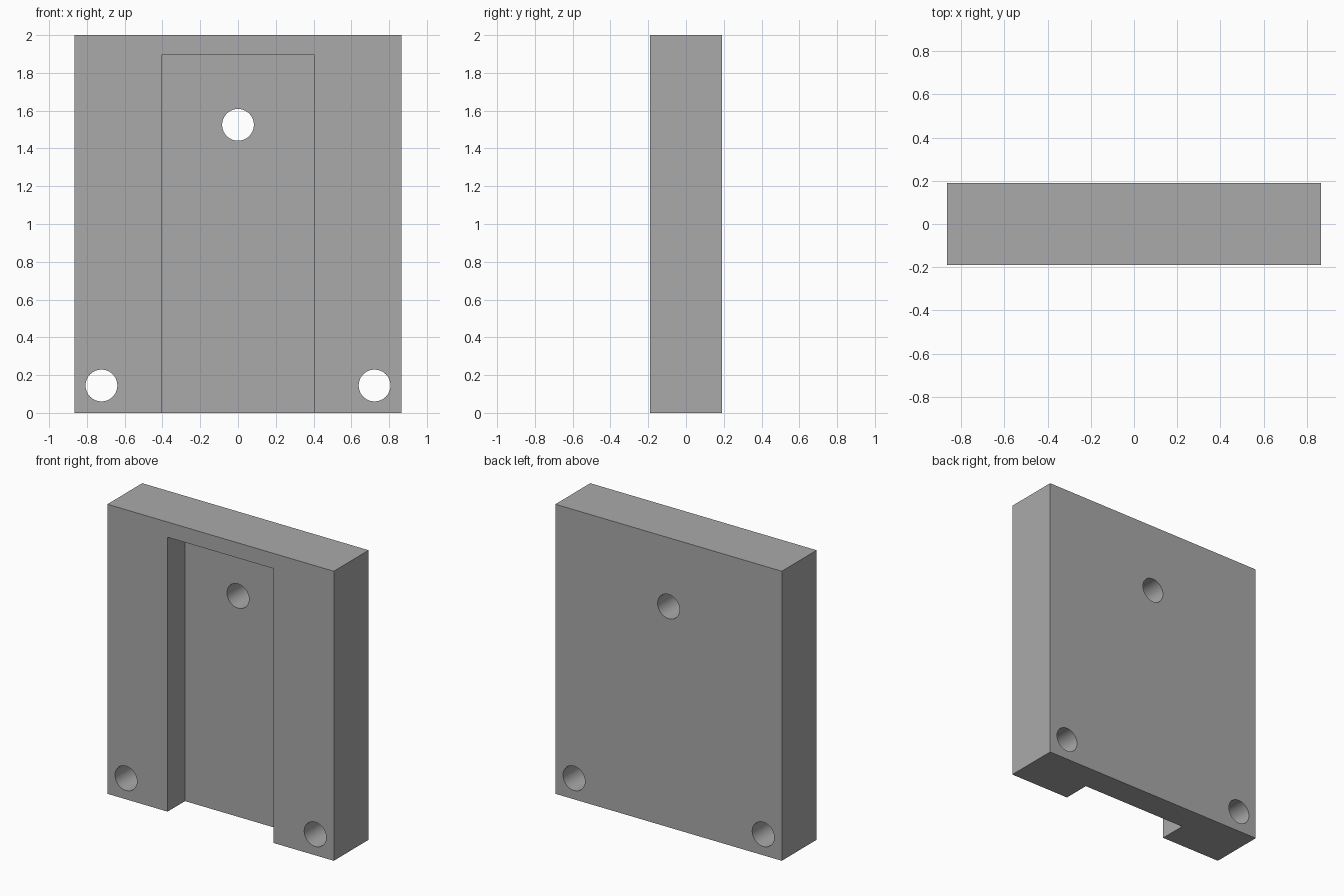
import bpy
import math

default = bpy.data.objects.get("Cube")
if default:
    bpy.data.objects.remove(default, do_unlink=True)

WIDTH, DEPTH, HEIGHT = 1.73, 0.38, 2.0
SLOT_WIDTH, SLOT_TOP, SLOT_FLOOR = 0.81, 1.895, 0.0
HOLE_RADIUS = 0.084
HOLES = [(0, 1.525), (-0.723, 0.145), (0.723, 0.145)]

grey = bpy.data.materials.new("plain grey")
grey.use_nodes = True
colour = (0.4, 0.4, 0.4, 1)
grey.diffuse_color = colour
grey.node_tree.nodes["Principled BSDF"].inputs["Base Color"].default_value = colour


def box(name, low, high):
    centre = [(a + b) / 2 for a, b in zip(low, high)]
    bpy.ops.mesh.primitive_cube_add(size=1, location=centre)
    obj = bpy.context.object
    obj.name = name
    obj.scale = [b - a for a, b in zip(low, high)]
    bpy.ops.object.transform_apply(location=True, rotation=True, scale=True)
    obj.data.materials.append(grey)
    return obj


def cut(target, cutter):
    cutter.hide_render = True
    mod = target.modifiers.new("cut", "BOOLEAN")
    mod.operation = "DIFFERENCE"
    mod.solver = "EXACT"
    mod.object = cutter
    bpy.context.view_layer.objects.active = target
    bpy.ops.object.modifier_apply(modifier=mod.name)
    bpy.data.objects.remove(cutter, do_unlink=True)


# Plate body
plate = box("mounting_plate", (-WIDTH / 2, -DEPTH / 2, 0), (WIDTH / 2, DEPTH / 2, HEIGHT))

# Front channel, open at the bottom
cut(plate, box("channel_cutter", (-SLOT_WIDTH / 2, -DEPTH, -0.2),
               (SLOT_WIDTH / 2, SLOT_FLOOR, SLOT_TOP)))

# Three through holes
for x, z in HOLES:
    bpy.ops.mesh.primitive_cylinder_add(vertices=64, radius=HOLE_RADIUS, depth=DEPTH * 2,
                                        location=(x, 0, z), rotation=(math.pi / 2, 0, 0))
    drill = bpy.context.object
    drill.name = "hole_cutter"
    drill.data.materials.append(grey)
    cut(plate, drill)

# Smooth hole walls, sharp edges
bpy.ops.object.select_all(action="DESELECT")
plate.select_set(True)
bpy.context.view_layer.objects.active = plate
bpy.ops.object.shade_smooth_by_angle(angle=math.radians(30))
